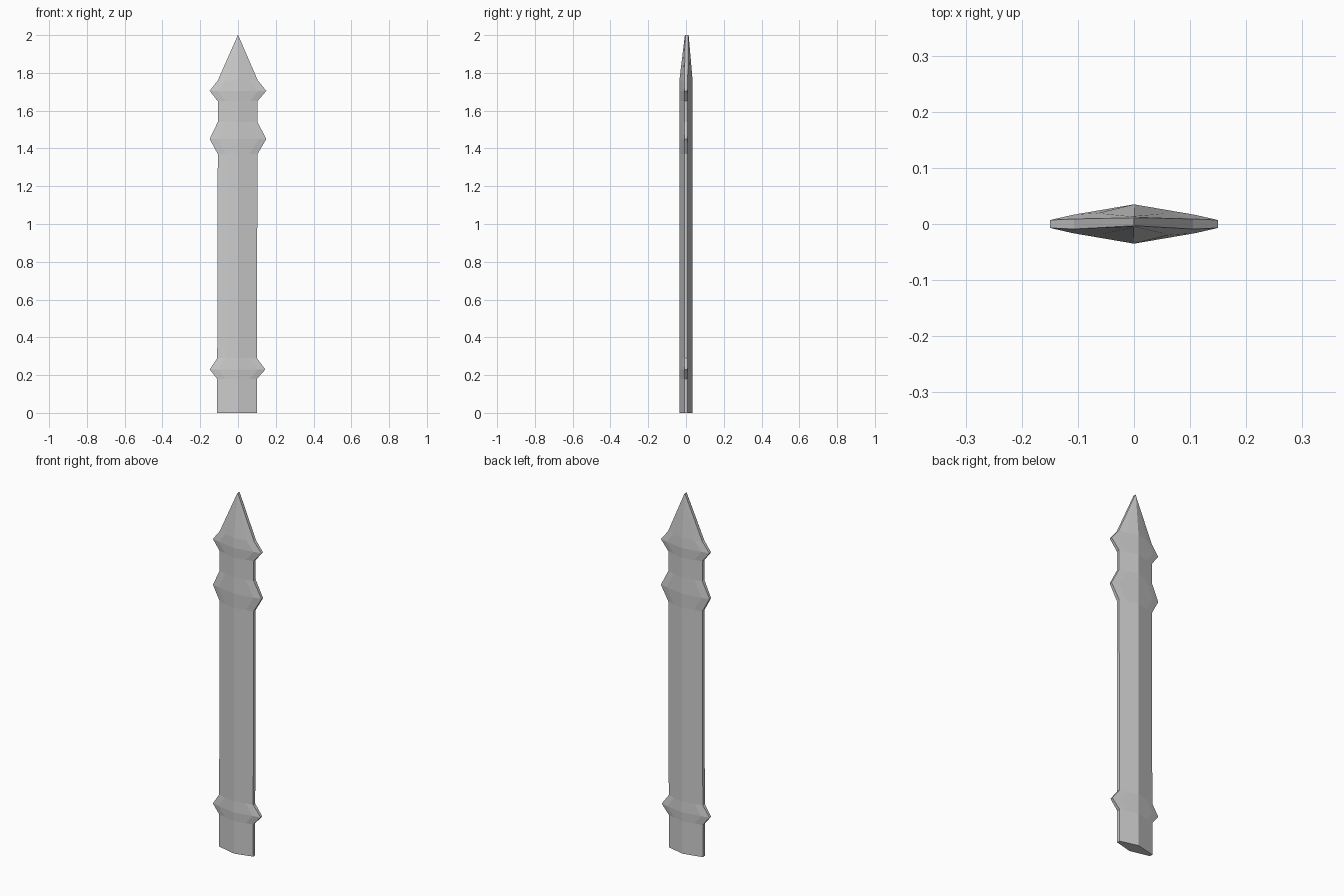
import bpy, bmesh

if "Cube" in bpy.data.objects:
    bpy.data.objects.remove(bpy.data.objects["Cube"])

# rows: height, left half-width, right half-width, edge half-thickness,
# shoulder fraction across the width, shoulder half-thickness, ridge half-thickness
SHAFT = (0.009, 0.6, 0.0194, 0.035)
FLARE = (0.007, 0.72, 0.0165, 0.035)
rings = [
    (0.00, 0.11, 0.10, *SHAFT),
    (0.18, 0.11, 0.10, *SHAFT),
    (0.23, 0.15, 0.145, *FLARE),
    (0.29, 0.11, 0.10, *SHAFT),
    (1.37, 0.107, 0.103, *SHAFT),
    (1.45, 0.15, 0.15, *FLARE),
    (1.54, 0.107, 0.103, *SHAFT),
    (1.65, 0.107, 0.103, *SHAFT),
    (1.705, 0.15, 0.15, *FLARE),
    (1.76, 0.107, 0.105, *SHAFT),
    (2.00, 0.001, 0.001, 0.007, 0.6, 0.009, 0.010),
]

bm = bmesh.new()
loops = []
for z, left, right, edge, frac, shoulder, ridge in rings:
    dy = 0.004 if z == 2.0 else 0.0
    front = [(-left, -edge), (-left * frac, -shoulder), (0, -ridge),
             (right * frac, -shoulder), (right, -edge)]
    section = front + [(x, -y) for x, y in reversed(front)]
    loops.append([bm.verts.new((x, y + dy, z)) for x, y in section])

# blade sides
for a, b in zip(loops, loops[1:]):
    n = len(a)
    for i in range(n):
        j = (i + 1) % n
        bm.faces.new((a[i], a[j], b[j], b[i]))

# base and tip caps
bm.faces.new(list(reversed(loops[0])))
bm.faces.new(loops[-1])
bmesh.ops.recalc_face_normals(bm, faces=bm.faces[:])

mesh = bpy.data.meshes.new("barbed_blade")
bm.to_mesh(mesh)
bm.free()
blade = bpy.data.objects.new("barbed_blade", mesh)
bpy.context.collection.objects.link(blade)
